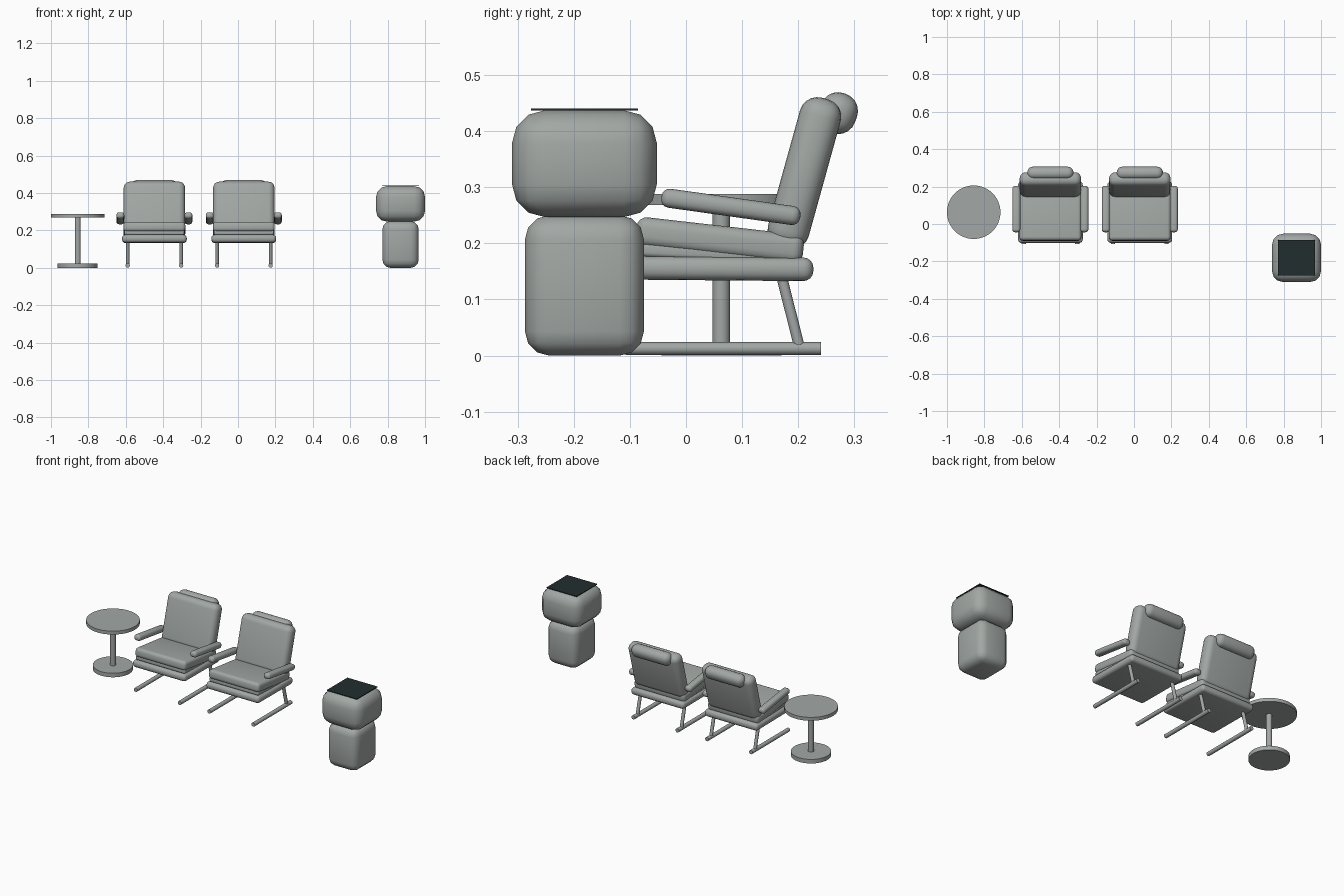
import bpy, math
from mathutils import Vector

if "Cube" in bpy.data.objects:
    bpy.data.objects.remove(bpy.data.objects["Cube"])


def material(name, rgb):
    m = bpy.data.materials.new(name)
    m.diffuse_color = (*rgb, 1)
    m.use_nodes = True
    m.node_tree.nodes["Principled BSDF"].inputs["Base Color"].default_value = m.diffuse_color
    return m


GREY = material("soft grey", (0.36, 0.39, 0.375))
DARK = material("dark slate", (0.016, 0.027, 0.027))


def finish(ob, name, mat, angle=40):
    ob.name = name
    ob.data.materials.append(mat)
    bpy.ops.object.shade_smooth_by_angle(angle=math.radians(angle))
    return ob


def box(name, centre, size, bevel=0.0, segments=4, tilt=0.0, mat=GREY):
    """Rounded box, tilted about the x axis in degrees."""
    bpy.ops.mesh.primitive_cube_add(size=1, location=centre)
    ob = bpy.context.object
    ob.scale = size
    bpy.ops.object.transform_apply(location=False, rotation=False, scale=True)
    if bevel:
        mod = ob.modifiers.new("round", 'BEVEL')
        mod.width, mod.segments = bevel, segments
        bpy.ops.object.modifier_apply(modifier="round")
    ob.rotation_euler.x = math.radians(tilt)
    return finish(ob, name, mat)


def rod(name, a, b, radius, sides=20):
    """Cylinder between two points."""
    a, b = Vector(a), Vector(b)
    bpy.ops.mesh.primitive_cylinder_add(vertices=sides, radius=radius,
                                        depth=(b - a).length, location=(a + b) / 2)
    ob = bpy.context.object
    ob.rotation_euler = (b - a).to_track_quat('Z', 'Y').to_euler()
    return finish(ob, name, GREY)


def chair(x):
    # seat frame, sloped support and cushion
    box("seat_frame", (x, 0.063, 0.155), (0.346, 0.328, 0.042), 0.018, tilt=-0.5)
    box("seat_support", (x, 0.06, 0.182), (0.32, 0.29, 0.026), 0.008, tilt=-3)
    box("seat_cushion", (x, 0.06, 0.205), (0.33, 0.30, 0.053), 0.018, tilt=-6.5)
    # reclined back and headrest roll behind it
    box("back_cushion", (x, 0.211, 0.325), (0.328, 0.075, 0.276), 0.032, 5, tilt=-15.5)
    box("head_pillow", (x, 0.271, 0.432), (0.248, 0.068, 0.074), 0.032, 5, tilt=-20)
    for s in (-1, 1):
        # armrest, rear strut and floor skid on each side
        box("armrest", (x + s * 0.182, 0.080, 0.265), (0.042, 0.250, 0.034), 0.0145, 4, tilt=-8)
        sx = x + s * 0.143
        rod("rear_strut", (sx, 0.168, 0.15), (sx, 0.202, 0.016), 0.0095)
        rod("floor_skid", (sx, -0.108, 0.0125), (sx, 0.241, 0.0125), 0.0115)


for x in (-0.447, 0.031):
    chair(x)

# round side table
tx, ty = -0.857, 0.063
rod("table_top", (tx, ty, 0.268), (tx, ty, 0.288), 0.143, 64)
rod("table_post", (tx, ty, 0.01), (tx, ty, 0.275), 0.0155, 24)
rod("table_base", (tx, ty, 0.0), (tx, ty, 0.024), 0.107, 64)

# padded pedestal with dark top plate
px, py = 0.869, -0.181
box("pedestal_base", (px, py, 0.125), (0.194, 0.212, 0.25), 0.043, 3)
box("pedestal_head", (px, py, 0.342), (0.262, 0.258, 0.19), 0.058, 3)
box("top_plate", (px, py, 0.4385), (0.196, 0.191, 0.004), mat=DARK)
